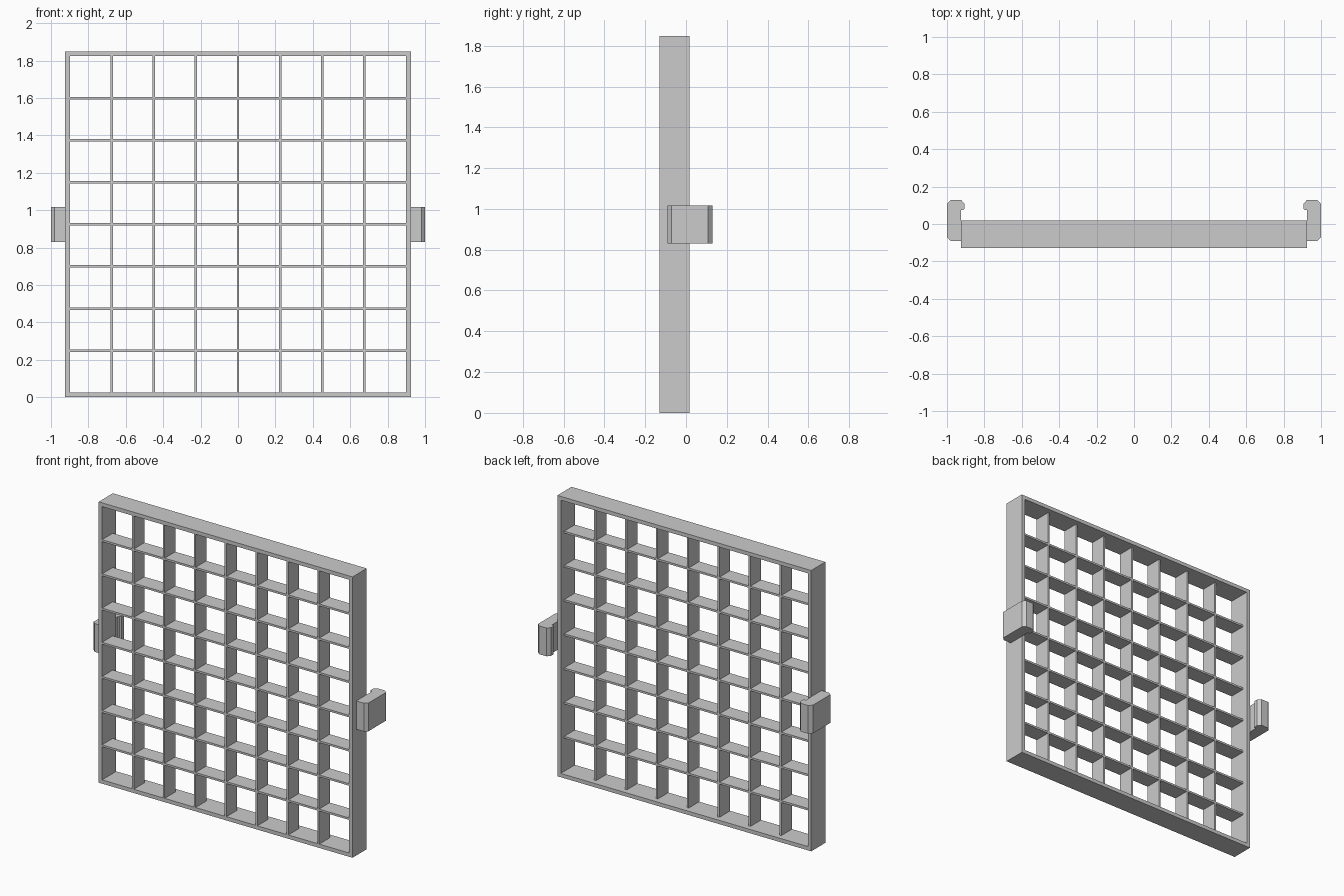
import bpy
import bmesh
from mathutils import Matrix, Vector

cube = bpy.data.objects.get("Cube")
if cube:
    bpy.data.objects.remove(cube, do_unlink=True)

HALF = 0.924            # half of the square frame's side
WALL = 0.025
FRONT, BACK = -0.129, 0.018
SLAT_BACK = -0.018      # slats stop short of the frame's back
PITCH, SLAT = 0.225, 0.013

grey = bpy.data.materials.new("plain grey")
grey.use_nodes = True
colour = (0.6, 0.6, 0.6, 1)
grey.diffuse_color = colour
grey.node_tree.nodes["Principled BSDF"].inputs["Base Color"].default_value = colour


def finish(name, bm):
    bmesh.ops.recalc_face_normals(bm, faces=bm.faces)
    mesh = bpy.data.meshes.new(name)
    bm.to_mesh(mesh)
    bm.free()
    mesh.materials.append(grey)
    obj = bpy.data.objects.new(name, mesh)
    bpy.context.collection.objects.link(obj)
    return obj


def prism(bm, faces, offset):
    """Extrude flat faces into a closed solid."""
    new = bmesh.ops.extrude_face_region(bm, geom=faces, use_keep_orig=True)["geom"]
    verts = [g for g in new if isinstance(g, bmesh.types.BMVert)]
    bmesh.ops.translate(bm, verts=verts, vec=Vector(offset))


def box(name, size, centre):
    bm = bmesh.new()
    matrix = Matrix.Translation(centre) @ Matrix.Diagonal((*size, 1))
    bmesh.ops.create_cube(bm, size=1, matrix=matrix)
    return finish(name, bm)


# Square frame: a ring of four mitred faces, extruded to the back
bm = bmesh.new()
corners = [(-1, -1), (1, -1), (1, 1), (-1, 1)]
outer, inner = [[bm.verts.new((x * r, FRONT, HALF + z * r)) for x, z in corners]
                for r in (HALF, HALF - WALL)]
ring = [bm.faces.new((outer[i - 1], outer[i], inner[i], inner[i - 1])) for i in range(4)]
prism(bm, ring, (0, BACK - FRONT, 0))
finish("frame", bm)

# Crossing slats, flush with the front of the frame
depth = SLAT_BACK - FRONT
mid_y = (SLAT_BACK + FRONT) / 2
span = 2 * (HALF - WALL)
for i in range(-3, 4):
    box(f"upright_slat_{i + 4}", (SLAT, depth, span), (i * PITCH, mid_y, HALF))
    box(f"level_slat_{i + 4}", (span, depth, SLAT), (0, mid_y, HALF + i * PITCH))

# Hooked clip on each side, chamfered in plan
plan = [(HALF, -0.09), (0.98, -0.09), (1, -0.072), (1, 0.109), (0.98, 0.129),
        (0.925, 0.129), (0.907, 0.109), (0.907, 0.082), (0.914, 0.074), (HALF, 0.074)]
clip_height = 0.186
bm = bmesh.new()
base = bm.faces.new([bm.verts.new((x, y, HALF - clip_height / 2)) for x, y in plan])
prism(bm, [base], (0, 0, clip_height))
clips = finish("side_clips", bm)
mirror = clips.modifiers.new("Mirror", 'MIRROR')
mirror.use_axis = (True, False, False)
